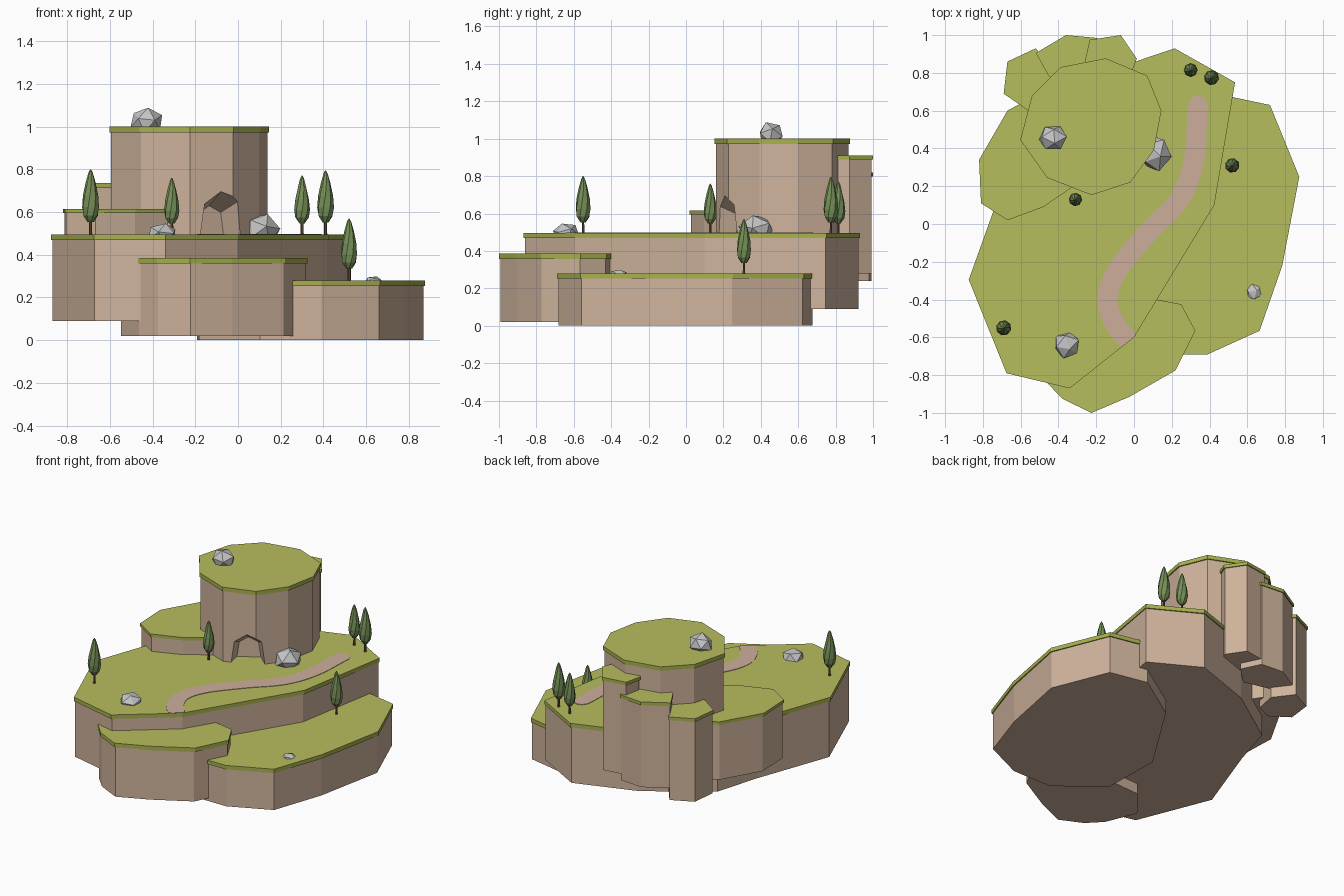
import bpy, bmesh, math, random
from mathutils import Vector, Matrix

if "Cube" in bpy.data.objects:
    bpy.data.objects.remove(bpy.data.objects["Cube"])

random.seed(4)


def material(name, rgb):
    m = bpy.data.materials.new(name)
    m.diffuse_color = (*rgb, 1)
    m.use_nodes = True
    m.node_tree.nodes["Principled BSDF"].inputs["Base Color"].default_value = m.diffuse_color
    return m


GRASS = material("grass", (0.47, 0.51, 0.11))
RIM = material("grass_edge", (0.39, 0.44, 0.075))
CLIFF = material("cliff_stone", (0.62, 0.45, 0.33))
PATH = material("path_dirt", (0.61, 0.42, 0.33))
ROCK = material("boulder_grey", (0.56, 0.56, 0.57))
LEAF = material("tree_leaf", (0.18, 0.28, 0.095))
BARK = material("tree_bark", (0.14, 0.085, 0.05))


def finish(bm, name, *mats):
    bmesh.ops.recalc_face_normals(bm, faces=bm.faces[:])
    me = bpy.data.meshes.new(name)
    bm.to_mesh(me)
    bm.free()
    for m in mats:
        me.materials.append(m)
    ob = bpy.data.objects.new(name, me)
    bpy.context.collection.objects.link(ob)
    return ob


def loft(bm, rings):
    """Skin a list of equal-length rings and close both ends."""
    vs = [[bm.verts.new(p) for p in r] for r in rings]
    n = len(vs[0])
    for a, b in zip(vs, vs[1:]):
        for i in range(n):
            j = (i + 1) % n
            bm.faces.new((a[i], a[j], b[j], b[i]))
    bm.faces.new(vs[0][::-1])
    bm.faces.new(vs[-1])


def prism(name, pts, z0, z1, *mats):
    bm = bmesh.new()
    loft(bm, [[(x, y, z) for x, y in pts] for z in (z0, z1)])
    ob = finish(bm, name, *mats)
    if len(mats) > 1:  # upward faces take the first colour, the rest the second
        for f in ob.data.polygons:
            f.material_index = 0 if f.normal.z > 0.5 else 1
    return ob


def terrace(name, pts, z0, z1, cap=0.027):
    """Cliff body with a slightly overhanging grass slab."""
    cx = sum(p[0] for p in pts) / len(pts)
    cy = sum(p[1] for p in pts) / len(pts)
    body = []
    for x, y in pts:
        d = Vector((x - cx, y - cy))
        d -= d.normalized() * 0.008
        body.append((cx + d.x, cy + d.y))
    prism(name + "_grass", pts, z1 - cap, z1, GRASS, RIM)
    return prism(name + "_cliff", body, z0, z1 - cap, CLIFF)


# Terraces
terrace("main_plateau", [(-.875, -.295), (-.675, -.79), (-.34, -.87), (0, -.6),
        (.425, .10), (.535, .75), (.215, .93), (-.2, .79), (-.6, .52), (-.69, .22)], .09, .495)
terrace("low_terrace", [(.875, .25), (.72, .63), (.46, .685), (.13, .47), (-.2, -.05),
        (-.19, -.46), (.1, -.69), (.39, -.69), (.665, -.565), (.785, -.22)], 0, .28)
terrace("front_terrace", [(-.47, -.83), (-.38, -.925), (-.225, -1), (-.025, -.915),
        (.22, -.775), (.325, -.565), (.25, -.425), (.12, -.40), (-.4, -.43), (-.555, -.62)], .02, .385)
terrace("left_terrace", [(-.82, .34), (-.81, .11), (-.67, .02), (-.48, .09), (-.32, .2),
        (-.3, .5), (-.45, .72), (-.67, .60)], .22, .615, .02)

# Back rock pillars
terrace("back_pillar_left", [(-.69, .69), (-.67, .86), (-.52, .93), (-.42, .8),
        (-.45, .65), (-.56, .60)], .17, .735, .022)
terrace("back_pillar_middle", [(-.52, .905), (-.36, 1), (-.195, .985), (-.13, .85),
        (-.25, .73), (-.45, .78)], .24, .82, .022)
terrace("back_pillar_right", [(-.26, .86), (-.235, .975), (-.07, 1), (.015, .875),
        (-.03, .76), (-.18, .74)], .28, .91, .022)

# Tower with cave cut into its front right
tower = terrace("tower", [(-.54, .68), (-.39, .83), (-.15, .877), (.07, .785), (.145, .60),
        (.105, .39), (-.02, .22), (-.225, .153), (-.46, .245), (-.602, .445)], .45, 1.0)
bm = bmesh.new()
t, n = Vector((.87, .5, 0)), Vector((.5, -.87, 0))
arch = [(-.115, 0), (-.09, .17), (0, .225), (.1, .175), (.125, 0)]
loft(bm, [[Vector((-.075, .2, .49)) + n * s + t * (u * k) + Vector((0, 0, v * k)) for u, v in arch]
          for s, k in ((-.12, .62), (.12, 1.26))])
cutter = finish(bm, "cave_cutter", CLIFF)
mod = tower.modifiers.new("cave", 'BOOLEAN')
mod.operation, mod.object, mod.solver = 'DIFFERENCE', cutter, 'EXACT'
bpy.context.view_layer.objects.active = tower
bpy.ops.object.modifier_apply(modifier="cave")
bpy.data.objects.remove(cutter)

# Winding path: smooth centre line, thin plate, round far end
ctrl = [Vector(p) for p in [(.36, .76), (.338, .63), (.318, .34), (.24, .13), (.08, -.04),
        (-.085, -.24), (-.14, -.40), (-.10, -.53), (-.025, -.618), (.05, -.69)]]
line = []
for a, b, c, d in zip(ctrl, ctrl[1:], ctrl[2:], ctrl[3:]):
    for i in range(5):
        s = i / 5
        line.append(.5 * (2 * b + (c - a) * s + (2 * a - 5 * b + 4 * c - d) * s * s
                          + (3 * b - a - 3 * c + d) * s ** 3))
line.append(ctrl[-2])
left, right = [], []
for i, p in enumerate(line):
    d = (line[min(i + 1, len(line) - 1)] - line[max(i - 1, 0)]).normalized()
    side = Vector((-d.y, d.x)) * .053
    if i == len(line) - 1:
        side = Vector((.78, .62)) * .042
    left.append(p + side)
    right.append(p - side)
end = [line[0] + Vector((math.cos(a), math.sin(a))) * .05
       for a in (math.radians(k) for k in range(30, 160, 30))]
prism("winding_path", [tuple(p) for p in left[::-1] + end + right], .493, .498, PATH)


# Trees: trunk and faceted teardrop crown
def tree(x, y, z, h):
    def ring(r, f, sides, tw=0.0):
        return [(x + r * math.cos(tw + i * math.tau / sides),
                 y + r * math.sin(tw + i * math.tau / sides), z + f * h) for i in range(sides)]
    bm = bmesh.new()
    loft(bm, [ring(.008, -.02, 6), ring(.006, .3, 6)])
    finish(bm, "tree_trunk", BARK)
    bm = bmesh.new()
    tw = random.random()
    loft(bm, [ring(r * h / .29, f, 8, tw + k * .2) for k, (r, f) in enumerate(
              ((.014, .19), (.034, .29), (.039, .42), (.034, .6), (.022, .8), (.010, .95), (.002, 1)))])
    finish(bm, "tree_crown", LEAF)


for x, y, z, h in [(-.31, .13, .495, .265), (-.69, -.55, .495, .305), (.30, .815, .495, .275),
                   (.41, .775, .495, .30), (.52, .31, .28, .29)]:
    tree(x, y, z, h)


# Boulders
def boulder(x, y, z, sx, sy, sz, turn):
    bm = bmesh.new()
    bmesh.ops.create_icosphere(bm, subdivisions=1, radius=1)
    for v in bm.verts:
        v.co *= random.uniform(.94, 1.08)
    bm.transform(Matrix.Translation((x, y, z)) @ Matrix.Diagonal((sx, sy, sz, 1))
                 @ Matrix.Rotation(turn, 4, 'Z') @ Matrix.Rotation(.4, 4, 'X'))
    finish(bm, "boulder", ROCK)


boulder(-.43, .455, 1.025, .077, .072, .065, .3)
boulder(.11, .375, .515, .085, .095, .08, 1.1)
boulder(-.355, -.64, .495, .07, .07, .055, .6)
boulder(.635, -.36, .275, .044, .046, .026, 2.0)
